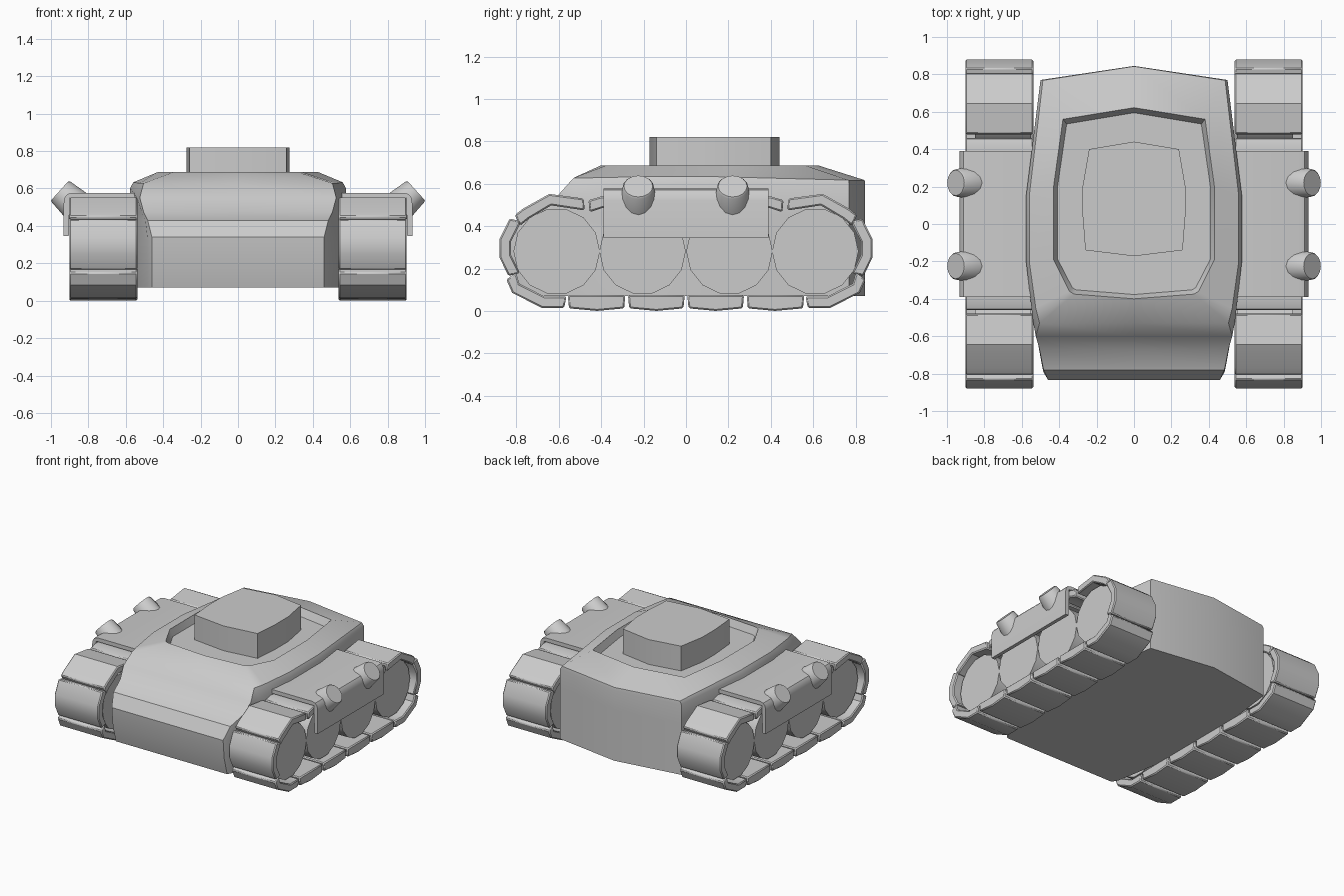
import bpy, bmesh, math
from mathutils import Vector

if "Cube" in bpy.data.objects:
    bpy.data.objects.remove(bpy.data.objects["Cube"])

grey = bpy.data.materials.new("plain_grey")
grey.diffuse_color = (0.6, 0.6, 0.6, 1)
grey.use_nodes = True
grey.node_tree.nodes["Principled BSDF"].inputs["Base Color"].default_value = grey.diffuse_color


def finish(name, bm, angle=30, bevel=0):
    bmesh.ops.recalc_face_normals(bm, faces=bm.faces)
    me = bpy.data.meshes.new(name)
    bm.to_mesh(me)
    bm.free()
    ob = bpy.data.objects.new(name, me)
    bpy.context.collection.objects.link(ob)
    me.materials.append(grey)
    bpy.ops.object.select_all(action='DESELECT')
    ob.select_set(True)
    bpy.context.view_layer.objects.active = ob
    if bevel:
        mod = ob.modifiers.new("edge", 'BEVEL')
        mod.width, mod.segments = bevel, 1
        mod.limit_method, mod.angle_limit = 'ANGLE', math.radians(50)
    bpy.ops.object.shade_smooth_by_angle(angle=math.radians(angle))
    return ob


def loft(name, rings, angle=30, bevel=0):
    """Skin closed rings of equal length and cap both ends."""
    bm = bmesh.new()
    vs = [[bm.verts.new(p) for p in r] for r in rings]
    n = len(vs[0])
    for a, b in zip(vs, vs[1:]):
        for i in range(n):
            j = (i + 1) % n
            bm.faces.new((a[i], a[j], b[j], b[i]))
    bm.faces.new(vs[0])
    bm.faces.new(vs[-1])
    return finish(name, bm, angle, bevel)


def mirrored(half):
    """Complete a ring from its right half (first and last point on x = 0)."""
    return half + [(-x, y, z) for x, y, z in half[-2:0:-1]]


def ring(side_z, back_z, front, back=(0.845, 0.5, 0.77), w=0.577):
    """Hull ring: rear point, rear corner, flank, front corner, front."""
    (x1, y1), (x2, y2), zf = front
    return mirrored([(0, back[0], back_z), (back[1], back[2], back_z),
                     (w, 0.15, side_z), (w, -0.2, side_z),
                     (x1, y1, zf), (x2, y2, zf), (0, y2, zf)])


def flat(half, z):
    return mirrored([(x, y, z) for x, y in half])


# hull with rounded nose and sunken roof
rim = [(0, 0.622), (0.38, 0.56), (0.43, 0.2), (0.43, -0.19), (0.345, -0.36), (0.32, -0.375), (0, -0.4)]
floor = [(0, 0.595), (0.36, 0.535), (0.41, 0.19), (0.41, -0.185), (0.33, -0.34), (0.31, -0.352), (0, -0.377)]
loft("hull", [
    ring(0.07, 0.07, ((0.485, -0.74), (0.46, -0.785), 0.07)),
    ring(0.16, 0.16, ((0.485, -0.78), (0.46, -0.82), 0.2)),
    ring(0.25, 0.25, ((0.485, -0.79), (0.46, -0.833), 0.34)),
    ring(0.35, 0.35, ((0.495, -0.74), (0.483, -0.78), 0.43)),
    ring(0.45, 0.45, ((0.515, -0.63), (0.505, -0.67), 0.475)),
    ring(0.6, 0.595, ((0.54, -0.52), (0.525, -0.6), 0.55)),
    ring(0.633, 0.617, ((0.525, -0.45), (0.505, -0.53), 0.628), (0.843, 0.487, 0.768), 0.56),
    flat(rim, 0.687), flat(floor, 0.635)])

# turret block
turret = [(0, 0.44), (0.24, 0.4), (0.275, 0.2), (0.275, 0.05), (0.26, -0.14), (0, -0.172)]
loft("turret", [flat(turret, 0.62), flat(turret, 0.82)])


def prism(name, pts, x0, x1, angle=30, bevel=0):
    return loft(name, [[(x, y, z) for y, z in pts] for x in (x0, x1)], angle, bevel)


def track_plate(name, outer, s, t=0.055):
    """Thick plate following an outer (y, z) path, thickened towards the wheels."""
    inner = []
    last = len(outer) - 1
    for i, p in enumerate(outer):
        a, b = Vector(outer[max(i - 1, 0)]), Vector(outer[min(i + 1, last)])
        d = (b - a).normalized()
        n = Vector((-d.y, d.x))
        if n.dot(Vector((p[0] * 0.35, 0.285)) - Vector(p)) < 0:
            n = -n
        shift = 0.011 if i == 0 else (-0.011 if i == last else 0)
        q = Vector(p) + n * t - d * shift
        if max(z for _, z in outer) < 0.05:      # ground plates are flat inside
            q.y = 0.075
        inner.append(tuple(q))
    prism(name, outer + inner[::-1], 0.538 * s, 0.902 * s, 30, 0.007)


# track plates for one end; the other end is flipped in y
end_plates = [
    [(-0.575, 0.014), (-0.68, 0.014), (-0.82, 0.085), (-0.848, 0.148)],
    [(-0.838, 0.165), (-0.879, 0.25), (-0.879, 0.34), (-0.832, 0.436)],
    [(-0.808, 0.452), (-0.77, 0.482), (-0.645, 0.552), (-0.482, 0.53)],
    [(-0.46, 0.522), (-0.4, 0.54), (-0.34, 0.533)],
    [(-0.315, 0.533), (-0.16, 0.545), (-0.012, 0.533)],
    [(-0.552, 0.012), (-0.42, 0.0), (-0.292, 0.012)],
    [(-0.268, 0.012), (-0.14, 0.0), (-0.012, 0.012)],
]

for s, side in ((1, "right"), (-1, "left")):
    for f, end in ((1, "front"), (-1, "rear")):
        for k, path in enumerate(end_plates):
            track_plate(f"{side}_{end}_track_plate_{k}", [(y * f, z) for y, z in path], s)

    # road wheels
    for k, cy in enumerate((-0.61, -0.205, 0.205, 0.61)):
        pts = [(cy + 0.204 * math.cos(a * math.pi / 7), 0.281 + 0.204 * math.sin(a * math.pi / 7))
               for a in range(14)]
        prism(f"{side}_wheel_{k}", pts, 0.55 * s, 0.85 * s)

    # side skirt folded over the track
    skirt = [(0.54, 0.577), (0.885, 0.577), (0.912, 0.57), (0.926, 0.552), (0.932, 0.52), (0.932, 0.345),
             (0.905, 0.345), (0.9, 0.548), (0.54, 0.548)]
    loft(f"{side}_skirt", [[(x * s, y, z) for x, z in skirt] for y in (-0.39, 0.39)])

    # slanted stubs on the skirt, flared towards the base
    for y, end in ((-0.225, "front"), (0.22, "rear")):
        axis = Vector((0.74 * s, 0, 0.67)).normalized()
        u = Vector((0, 1, 0))
        v = axis.cross(u)
        tip = Vector((0.953 * s, y, 0.588))
        rings = []
        for back, r in ((0.14, 0.09), (0.008, 0.074), (0.0, 0.068)):
            rings.append([tip - axis * back + (u * math.cos(a) + v * math.sin(a)) * r
                          for a in (i * math.tau / 16 for i in range(16))])
        loft(f"{side}_{end}_stub", rings)
